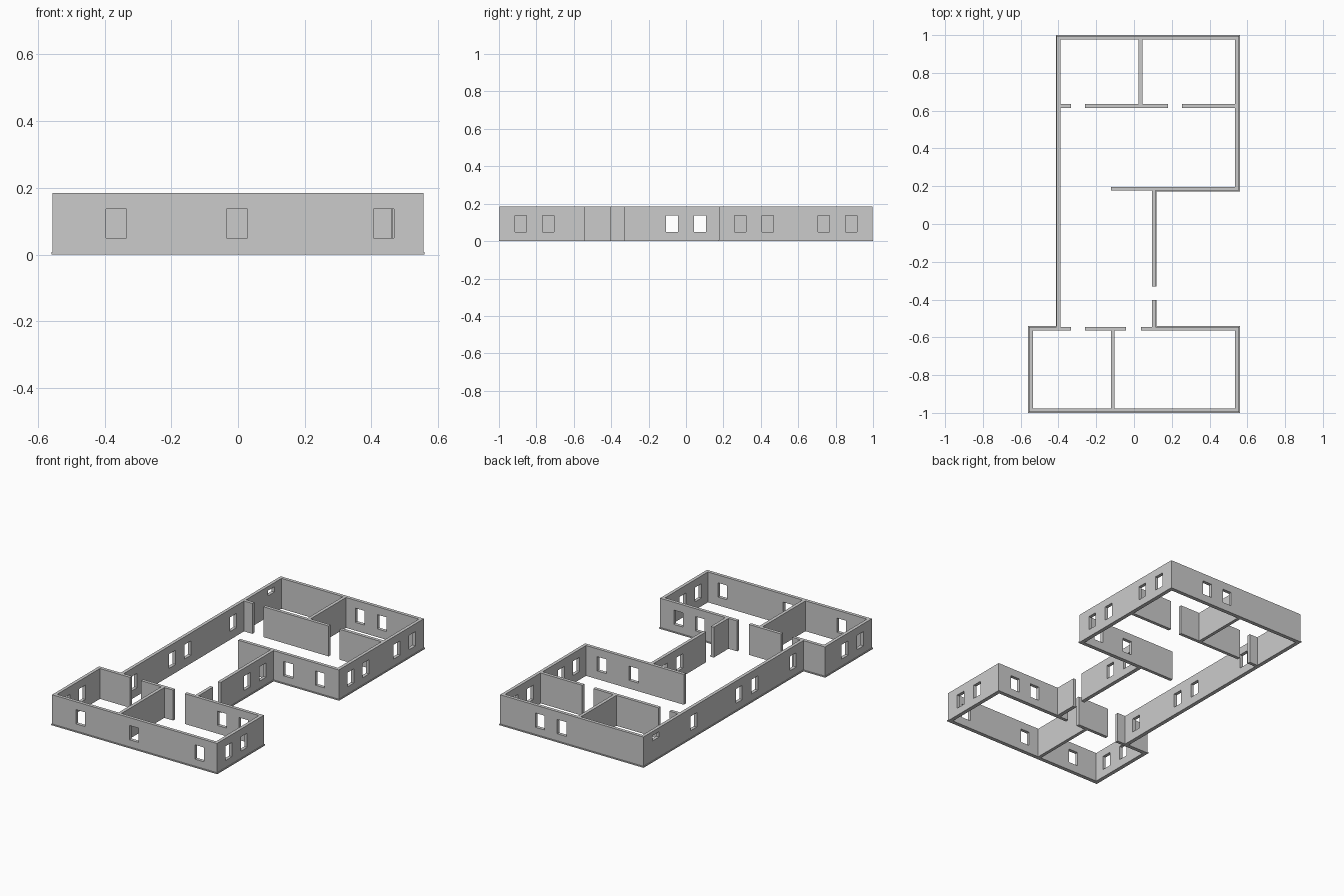
import bpy

if "Cube" in bpy.data.objects:
    bpy.data.objects.remove(bpy.data.objects["Cube"])

T, H = 0.02, 0.185              # wall thickness and height
SILL, HEAD = 0.05, 0.137        # standard window heights
W = 0.062                       # window width


def solid_object(name, quads, thickness, offset):
    """Weld quads into a sheet and thicken it."""
    index, verts, faces = {}, [], []
    for quad in quads:
        face = []
        for p in quad:
            key = tuple(round(c, 5) for c in p)
            if key not in index:
                index[key] = len(verts)
                verts.append(key)
            face.append(index[key])
        faces.append(face)
    mesh = bpy.data.meshes.new(name)
    mesh.from_pydata(verts, [], faces)
    mesh.update()
    obj = bpy.data.objects.new(name, mesh)
    bpy.context.collection.objects.link(obj)
    mod = obj.modifiers.new("thickness", 'SOLIDIFY')
    mod.thickness, mod.offset = thickness, offset
    mod.use_even_offset = True
    return obj


def wall(name, axis, fixed, a, b, windows=()):
    """Straight wall along an axis; windows are centres or (centre, sill, head)."""
    holes = []
    for w in windows:
        c, lo, hi = w if isinstance(w, tuple) else (w, SILL, HEAD)
        holes.append((c - W / 2, c + W / 2, lo, hi))
    us = sorted({a, b, *(u for h in holes for u in h[:2])})
    vs = sorted({0, H, *(v for h in holes for v in h[2:])})

    def point(u, v):
        return (u, fixed, v) if axis == 'x' else (fixed, u, v)

    quads = []
    for u0, u1 in zip(us, us[1:]):
        for v0, v1 in zip(vs, vs[1:]):
            um, vm = (u0 + u1) / 2, (v0 + v1) / 2
            if any(h[0] < um < h[1] and h[2] < vm < h[3] for h in holes):
                continue
            quads.append([point(u0, v0), point(u1, v0), point(u1, v1), point(u0, v1)])
    return solid_object(name, quads, T, 0)


# Rear wing outer walls
wall("rear_wall", 'x', 0.986, -0.39, 0.536, [0.14, 0.287])
wall("rear_wing_right_wall", 'y', 0.546, 0.177, 0.996, [0.29, 0.437, 0.736, 0.884])
wall("rear_wing_front_wall", 'x', 0.187, -0.123, 0.536, [0.215, 0.43])

# Long left wall, with one small high window
wall("long_left_wall", 'y', -0.40, -0.544, 0.996,
     [-0.445, -0.075, 0.075, 0.513, (0.876, 0.128, 0.16)])

# Middle section right wall, split by the entrance
wall("middle_right_wall", 'y', 0.105, -0.33, 0.177, [-0.075, 0.075])
wall("entrance_side_wall", 'y', 0.105, -0.544, -0.403)

# Front wing outer walls
wall("front_wall", 'x', -0.986, -0.536, 0.536, [-0.365, -0.003, 0.437])
wall("front_wing_left_wall", 'y', -0.546, -0.996, -0.564, [-0.884, -0.736])
wall("front_wing_right_wall", 'y', 0.546, -0.996, -0.544, [-0.884, -0.736])
wall("front_wing_rear_wall_left", 'x', -0.554, -0.556, -0.334)
wall("front_wing_rear_wall_middle", 'x', -0.554, -0.26, -0.043)
wall("front_wing_rear_wall_right", 'x', -0.554, 0.036, 0.536, [0.287, 0.432])

# Inner partitions
wall("rear_partition_left", 'x', 0.625, -0.39, -0.334)
wall("rear_partition_middle", 'x', 0.625, -0.26, 0.18)
wall("rear_partition_right", 'x', 0.625, 0.255, 0.536)
wall("rear_room_divider", 'y', 0.035, 0.635, 0.976)
wall("front_room_divider", 'y', -0.112, -0.976, -0.564)

# Plinth strip round the outside, open at the entrance
outline = [(0.115, -0.33), (0.115, 0.177), (0.556, 0.177), (0.556, 0.996),
           (-0.41, 0.996), (-0.41, -0.544), (-0.556, -0.544), (-0.556, -0.996),
           (0.556, -0.996), (0.556, -0.544), (0.115, -0.544), (0.115, -0.403)]
strip = [[(*p, 0), (*q, 0), (*q, 0.007), (*p, 0.007)]
         for p, q in zip(outline, outline[1:])]
solid_object("outer_plinth", strip, 0.004, 1)
